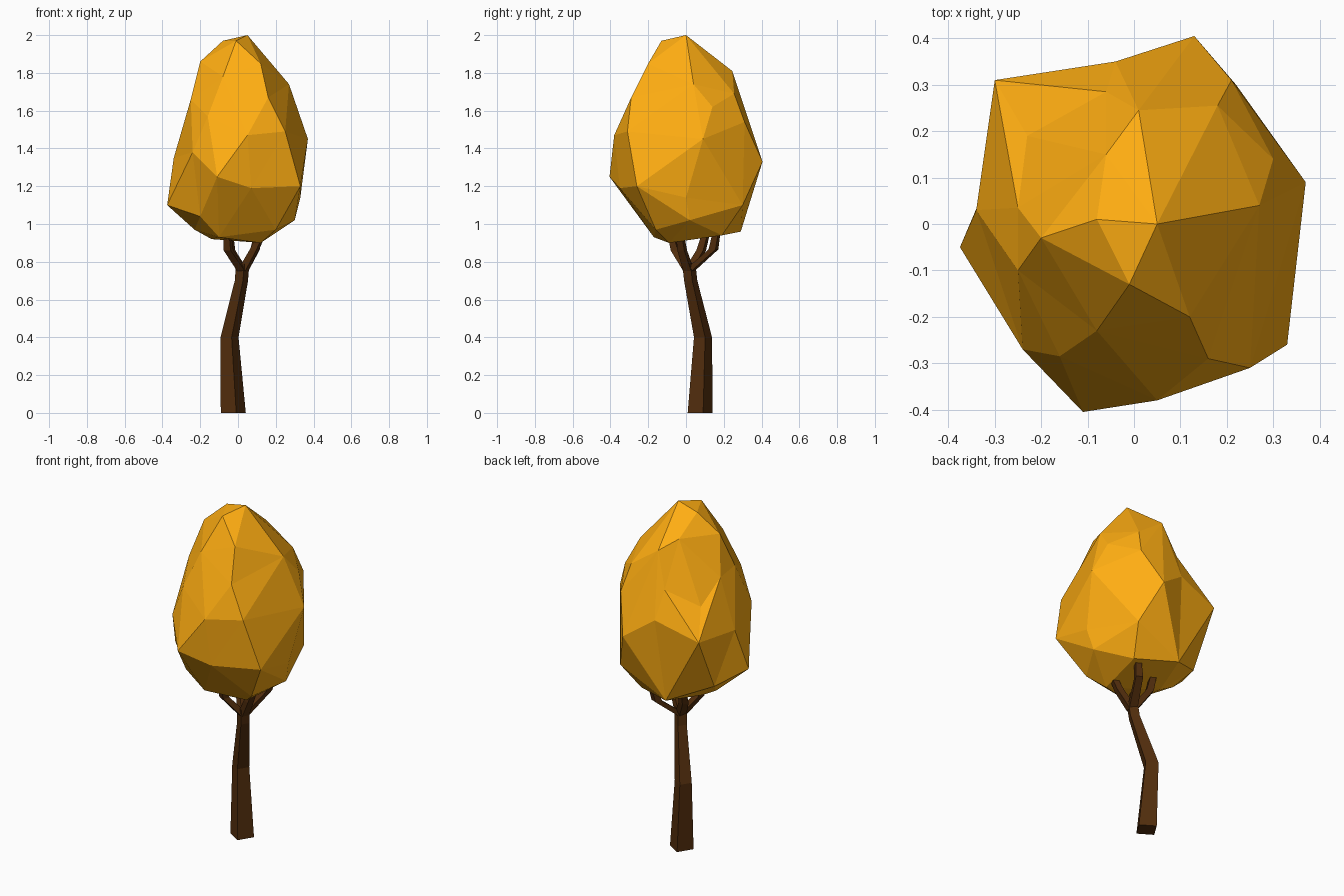
import bpy, bmesh
from math import sin, cos, tau
from mathutils import Vector


def material(name, rgb):
    m = bpy.data.materials.new(name)
    m.diffuse_color = (*rgb, 1)
    return m


def finish(name, bm, mat):
    bmesh.ops.recalc_face_normals(bm, faces=bm.faces)
    mesh = bpy.data.meshes.new(name)
    bm.to_mesh(mesh)
    bm.free()
    mesh.materials.append(mat)
    obj = bpy.data.objects.new(name, mesh)
    bpy.context.collection.objects.link(obj)


def limb(name, path, sides, mat, turn=0.0):
    """Faceted tapering tube with level rings along (x, y, z, radius)."""
    bm = bmesh.new()
    rings = [[bm.verts.new((x + r * cos(turn + tau * i / sides),
                            y + r * sin(turn + tau * i / sides), z))
              for i in range(sides)] for x, y, z, r in path]
    for a, b in zip(rings, rings[1:]):
        for i in range(sides):
            j = (i + 1) % sides
            bm.faces.new((a[i], a[j], b[j], b[i]))
    bm.faces.new(rings[0])
    bm.faces.new(rings[-1])
    finish(name, bm, mat)


bark = material("bark", (0.085, 0.027, 0.004))
leaf = material("autumn_leaf", (1.0, 0.42, 0.006))

# Crooked trunk
limb("trunk", [(-0.025, 0.075, 0, 0.068), (-0.045, 0.09, 0.4, 0.049),
               (0.018, 0.025, 0.7, 0.036), (0.025, 0.015, 0.79, 0.036)], 4, bark, 0.23)

# Branches: elbow and tip of each
fork = (0.025, 0.015, 0.75, 0.032)
for i, (elbow, tip) in enumerate([
        ((0.09, 0.145, 0.865), (0.12, 0.17, 1.0)),
        ((-0.05, -0.055, 0.86), (-0.06, -0.09, 1.0)),
        ((0.085, -0.02, 0.86), (0.15, -0.04, 1.0)),
        ((-0.04, 0.08, 0.86), (-0.05, 0.12, 1.0))]):
    limb(f"branch_{i + 1}", [fork, (*elbow, 0.028), (*tip, 0.02)], 4, bark, 0.4)

# Leafy crown: irregular egg from its corner points
corners = [
    (0.05, 0, 2.0), (-0.01, -0.13, 1.97), (-0.08, 0.01, 1.97),
    (0.12, -0.20, 1.85), (-0.20, -0.03, 1.86), (-0.08, -0.23, 1.78),
    (0.01, 0.245, 1.81), (-0.06, 0.15, 1.86), (0.27, 0.04, 1.74),
    (0.18, 0.255, 1.69), (0.16, -0.29, 1.67), (-0.25, -0.10, 1.66),
    (-0.23, 0.19, 1.52), (0.30, 0.14, 1.62), (-0.06, 0.285, 1.61),
    (-0.16, -0.285, 1.57), (-0.30, 0.31, 1.37), (0.21, 0.31, 1.54),
    (0.25, -0.31, 1.49), (0.05, -0.38, 1.47), (-0.04, 0.35, 1.45),
    (0.37, 0.09, 1.45), (-0.24, -0.27, 1.38), (-0.34, 0.03, 1.35),
    (0.13, 0.405, 1.33), (-0.25, 0.035, 1.64), (-0.11, -0.405, 1.25),
    (0.33, -0.26, 1.2), (0.07, -0.35, 1.19), (0.33, 0.0, 1.14),
    (-0.375, -0.05, 1.10), (0.22, 0.30, 1.1), (-0.29, 0.15, 1.05),
    (0.30, 0.02, 1.02), (-0.20, -0.20, 1.04), (-0.07, 0.29, 0.96),
    (-0.23, 0.05, 0.97), (0.20, -0.16, 0.97), (0.16, 0.19, 0.94),
    (-0.10, -0.17, 0.93), (-0.14, 0.05, 0.92), (0.12, -0.09, 0.90)]
centre = Vector((0, 0, 1.42))
bm = bmesh.new()
home = {}
# Hull on a rounder copy so shallow dents survive, then restore the corners
for p in map(Vector, corners):
    d = p - centre
    d.z *= 0.65
    v = bm.verts.new(d.lerp(d.normalized() * 0.37, 0.6))
    home[v] = p
bmesh.ops.convex_hull(bm, input=list(bm.verts))
for v in bm.verts:
    v.co = home[v]
finish("crown", bm, leaf)
